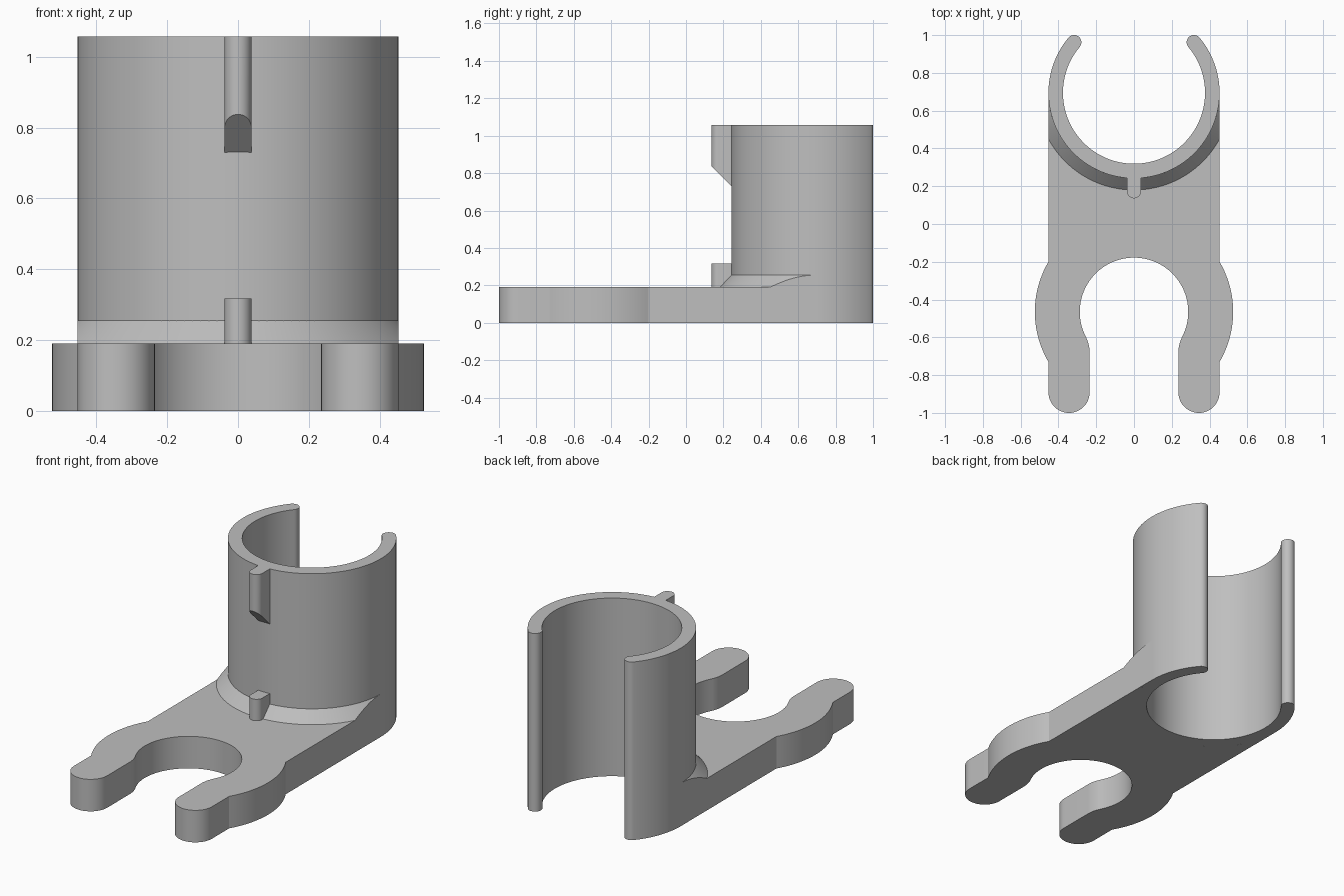
import bpy, bmesh, math

if "Cube" in bpy.data.objects:
    bpy.data.objects.remove(bpy.data.objects["Cube"])

R_OUT, R_IN, CY = 0.453, 0.376, 0.695     # sleeve radii and centre y
PLATE_H, TOP = 0.19, 1.057

grey = bpy.data.materials.new("plain grey")
grey.diffuse_color = (0.52, 0.52, 0.52, 1)
grey.use_nodes = True
grey.node_tree.nodes["Principled BSDF"].inputs["Base Color"].default_value = grey.diffuse_color


def arc(cx, cy, r, a0, a1, step=3.0):
    n = max(2, math.ceil(abs(a1 - a0) / step))
    angs = [math.radians(a0 + (a1 - a0) * i / n) for i in range(n + 1)]
    return [(cx + r * math.cos(a), cy + r * math.sin(a)) for a in angs]


def finish(name, bm):
    bmesh.ops.remove_doubles(bm, verts=bm.verts, dist=1e-5)
    bmesh.ops.recalc_face_normals(bm, faces=bm.faces)
    me = bpy.data.meshes.new(name)
    bm.to_mesh(me)
    bm.free()
    me.materials.append(grey)
    ob = bpy.data.objects.new(name, me)
    bpy.context.collection.objects.link(ob)
    bpy.ops.object.select_all(action='DESELECT')
    ob.select_set(True)
    bpy.context.view_layer.objects.active = ob
    bpy.ops.object.shade_smooth_by_angle(angle=math.radians(25))
    return ob


def prism(name, pts, low, high):
    """Extrude an outline upwards; low gives the bottom height at each y."""
    bm = bmesh.new()
    bot = [bm.verts.new((x, y, low(y))) for x, y in pts]
    top = [bm.verts.new((x, y, high)) for x, y in pts]
    bm.faces.new(bot[::-1])
    bm.faces.new(top)
    for i in range(len(pts)):
        j = (i + 1) % len(pts)
        bm.faces.new((bot[i], bot[j], top[j], top[i]))
    return finish(name, bm)


# Forked base plate: right half outline, then mirrored, then the sleeve seat
bulge = math.degrees(math.acos(R_OUT / 0.525))
fil = math.degrees(math.atan2(0.215, 0.415))
half = [(R_OUT, CY)]
half += arc(0, -0.465, 0.525, bulge, -bulge)
half += arc(0.344, -0.891, 0.109, 0, -180, 6)
half += arc(0.415, -0.68, 0.18, 180, 180 - fil)
half += arc(0, -0.465, 0.287, -fil, 90)[1:]
half[-1] = (0, -0.178)
outline = half + [(-x, y) for x, y in half[-2::-1]]
outline += arc(0, CY, R_OUT, 180, 360)[1:-1]
prism("forked_base", outline, lambda y: 0, PLATE_H)

# Open C-shaped sleeve with rounded lips
GAP = 40.1
mid, lip = (R_OUT + R_IN) / 2, (R_OUT - R_IN) / 2
ca, sa = mid * math.cos(math.radians(GAP)), mid * math.sin(math.radians(GAP))
a0, a1 = 180 - GAP, 360 + GAP
sleeve = arc(0, CY, R_OUT, a0, a1)
sleeve += arc(ca, CY + sa, lip, GAP, GAP + 180, 9)[1:-1]
sleeve += arc(0, CY, R_IN, a1, a0)
sleeve += arc(-ca, CY + sa, lip, -GAP, 180 - GAP, 9)[1:-1]
prism("sleeve", sleeve, lambda y: 0, TOP)

# Sloped collar round the foot of the sleeve, trimmed flush with the plate sides
R_COL, COL_TOP = 0.515, 0.255
brk = math.degrees(math.acos(R_OUT / R_COL))


def spread(a, b, n):
    return [a + (b - a) * i / n for i in range(n)]


angles = (spread(180, 180 + brk, 12) + spread(180 + brk, 360 - brk, 42)
          + spread(360 - brk, 360, 12) + [360])
bm = bmesh.new()
rings = []
for d in angles:
    c, s = math.cos(math.radians(d)), math.sin(math.radians(d))
    r = min(R_COL, R_OUT / max(abs(c), 1e-6))
    z = PLATE_H + (R_COL - r) * (COL_TOP - PLATE_H) / (R_COL - R_OUT)
    section = [(0.44, PLATE_H), (r, PLATE_H), (r, z), (R_OUT, COL_TOP), (0.44, COL_TOP)]
    rings.append([bm.verts.new((q * c, CY + q * s, h)) for q, h in section])
for a, b in zip(rings, rings[1:]):
    for i in range(5):
        j = (i + 1) % 5
        bm.faces.new((a[i], b[i], b[j], a[j]))
bm.faces.new(rings[0])
bm.faces.new(rings[-1][::-1])
bmesh.ops.dissolve_degenerate(bm, dist=1e-5, edges=bm.edges)
finish("sloped_collar", bm)

# Two round-nosed ribs on the front of the sleeve; the upper one is undercut at 45 degrees
rib = [(0.038, 0.2436), (-0.038, 0.2436)] + arc(0, 0.174, 0.038, 180, 360, 9)
prism("lower_rib", rib, lambda y: PLATE_H, 0.317)
prism("upper_rib", rib, lambda y: 0.73 + 0.2436 - y, TOP)
